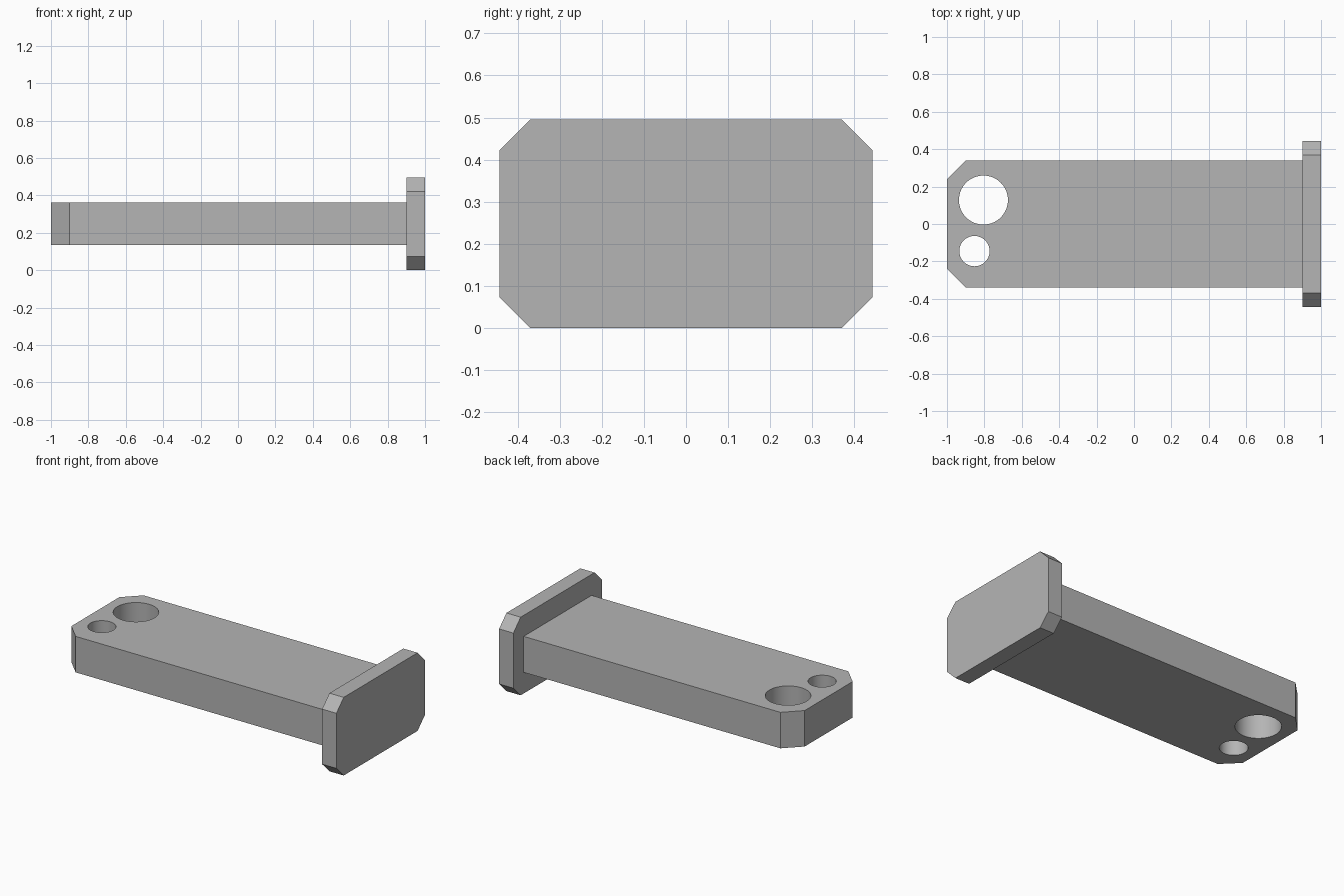
import bpy
import bmesh
import math
from mathutils import Vector

default_cube = bpy.data.objects.get("Cube")
if default_cube:
    bpy.data.objects.remove(default_cube, do_unlink=True)

# Single plain metal colour
metal = bpy.data.materials.new("plain_grey_metal")
metal.use_nodes = True
grey = (0.46, 0.46, 0.46, 1.0)
metal.diffuse_color = grey
metal.node_tree.nodes["Principled BSDF"].inputs["Base Color"].default_value = grey


def prism(name, profile, direction):
    """Extrude a closed planar profile along a direction into a solid."""
    bm = bmesh.new()
    face = bm.faces.new([bm.verts.new(p) for p in profile])
    result = bmesh.ops.extrude_face_region(bm, geom=[face])
    moved = [g for g in result["geom"] if isinstance(g, bmesh.types.BMVert)]
    bmesh.ops.translate(bm, verts=moved, vec=Vector(direction))
    bmesh.ops.recalc_face_normals(bm, faces=bm.faces)
    mesh = bpy.data.meshes.new(name)
    bm.to_mesh(mesh)
    bm.free()
    mesh.materials.append(metal)
    obj = bpy.data.objects.new(name, mesh)
    bpy.context.collection.objects.link(obj)
    return obj


# End flange: upright plate with four clipped corners
half_w, half_h, clip, mid_z = 0.443, 0.2475, 0.073, 0.2475
corners = []
for sy, sz in ((1, 1), (-1, 1), (-1, -1), (1, -1)):
    pair = [(0.9, sy * half_w, mid_z + sz * (half_h - clip)),
            (0.9, sy * (half_w - clip), mid_z + sz * half_h)]
    corners += pair if sy == sz else pair[::-1]
prism("end_flange", corners, (0.1, 0, 0))

# Long bar: clipped at its free end, butted against the flange
bottom, thickness = 0.134, 0.228
outline = [(0.9, -0.34), (0.9, 0.34), (-0.9, 0.34),
           (-1, 0.24), (-1, -0.24), (-0.9, -0.34)]
bar = prism("bar", [(x, y, bottom) for x, y in outline], (0, 0, thickness))

# Large and small through holes near the free end
for name, x, y, radius in (("large_hole", -0.805, 0.128, 0.131),
                           ("small_hole", -0.853, -0.145, 0.081)):
    bpy.ops.mesh.primitive_cylinder_add(vertices=64, radius=radius, depth=1,
                                        location=(x, y, mid_z))
    cutter = bpy.context.object
    cutter.name = name + "_cutter"
    cutter.hide_render = True
    cutter.data.materials.append(metal)
    cut = bar.modifiers.new(name, "BOOLEAN")
    cut.operation = "DIFFERENCE"
    cut.solver = "EXACT"
    cut.object = cutter
    bpy.ops.object.select_all(action="DESELECT")
    bar.select_set(True)
    bpy.context.view_layer.objects.active = bar
    bpy.ops.object.modifier_apply(modifier=cut.name)
    bpy.data.objects.remove(cutter, do_unlink=True)

# Smooth hole walls, crisp bar edges
bpy.ops.object.shade_smooth_by_angle(angle=math.radians(30))
